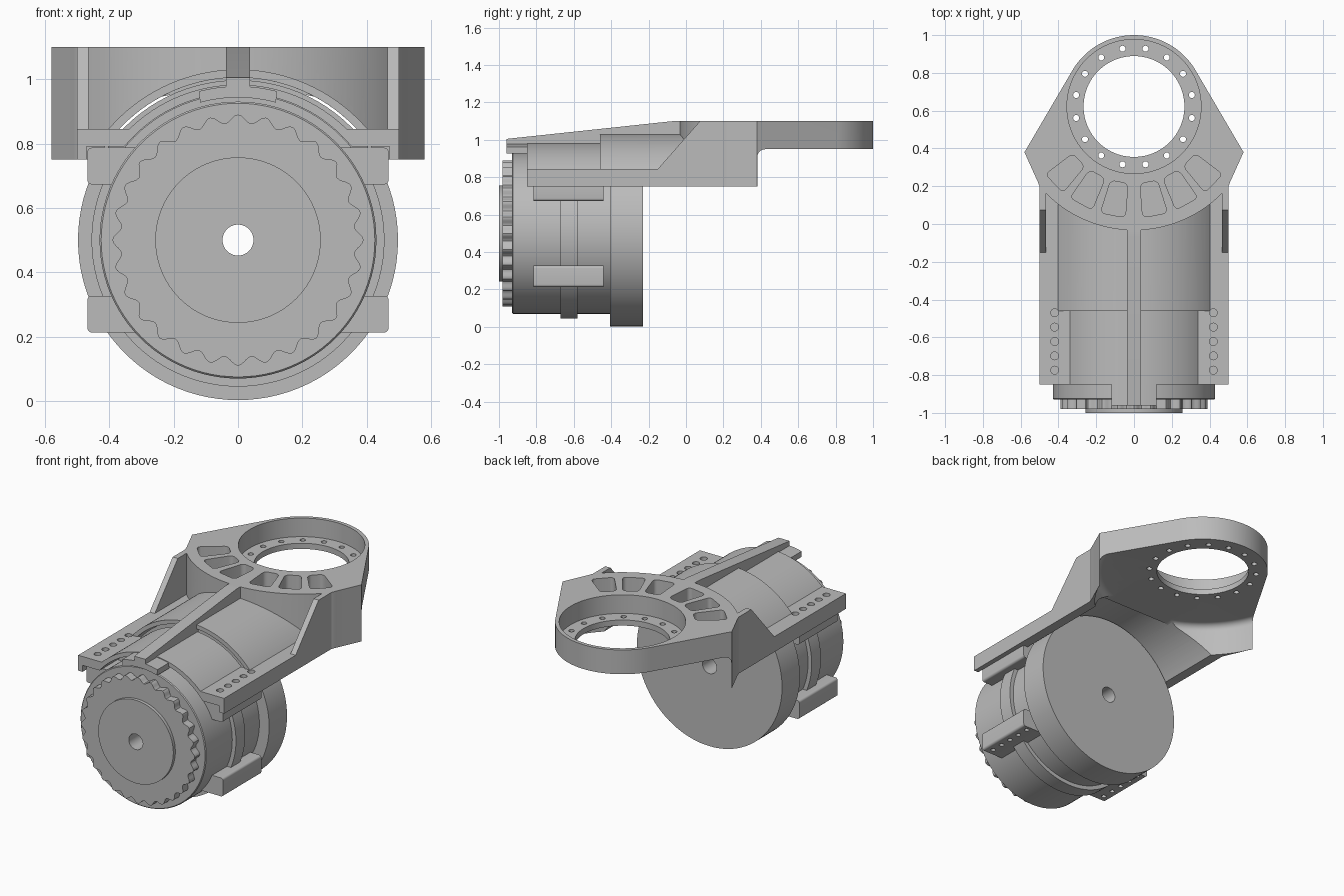
import bpy, bmesh
from math import sin, cos, asin, pi, radians
from mathutils import Matrix, Vector

if "Cube" in bpy.data.objects:
    bpy.data.objects.remove(bpy.data.objects["Cube"])

GREY = (0.5, 0.5, 0.5, 1)
metal = bpy.data.materials.new("machined grey")
metal.use_nodes = True
metal.diffuse_color = GREY
metal.node_tree.nodes["Principled BSDF"].inputs["Base Color"].default_value = GREY

MID = 0.5       # height of the motor axis
RING_Y = 0.622  # centre of the mounting ring


def finish(bm, name):
    bmesh.ops.recalc_face_normals(bm, faces=bm.faces)
    mesh = bpy.data.meshes.new(name)
    bm.to_mesh(mesh)
    bm.free()
    mesh.materials.append(metal)
    ob = bpy.data.objects.new(name, mesh)
    bpy.context.collection.objects.link(ob)
    return ob


def prism(name, pts, a, b, axis="z", round_by=0):
    """Extrude one or several outlines from a to b along an axis."""
    place = {"x": lambda u, v, w: (w, u, v), "y": lambda u, v, w: (u, w, v),
             "z": lambda u, v, w: (u, v, w)}[axis]
    loops = pts if isinstance(pts[0], list) else [pts]
    bm = bmesh.new()
    for loop in loops:
        base = bm.faces.new([bm.verts.new(place(u, v, a)) for u, v in loop])
        ext = bmesh.ops.extrude_face_region(bm, geom=[base], use_keep_orig=True)
        new = [g for g in ext["geom"] if isinstance(g, bmesh.types.BMVert)]
        bmesh.ops.translate(bm, verts=new, vec=Vector(place(0, 0, b - a)))
    if round_by:
        k = "xyz".index(axis)
        sides = [e for e in bm.edges if abs(e.verts[0].co[k] - e.verts[1].co[k]) > 1e-4]
        bmesh.ops.bevel(bm, geom=sides, offset=round_by, segments=5, profile=0.5, affect="EDGES")
    return finish(bm, name)


def lathe(name, profile, axis, centre, closed=True):
    """Turn a (radius, position) profile round an axis."""
    bm = bmesh.new()
    c = Vector(centre)
    d = Vector((0, 1, 0)) if axis == "y" else Vector((0, 0, 1))
    vs = [bm.verts.new(c + Vector((r, 0, 0)) + d * h) for r, h in profile]
    es = [bm.edges.new(p) for p in zip(vs, vs[1:])]
    if closed:
        es.append(bm.edges.new((vs[-1], vs[0])))
    bmesh.ops.spin(bm, geom=vs + es, cent=c, axis=d, angle=2 * pi, steps=96)
    bmesh.ops.remove_doubles(bm, verts=bm.verts, dist=1e-5)
    return finish(bm, name)


def boolean(ob, other, how="DIFFERENCE"):
    mod = ob.modifiers.new(how, "BOOLEAN")
    mod.operation, mod.solver, mod.object = how, "EXACT", other
    dg = bpy.context.evaluated_depsgraph_get()
    mesh = bpy.data.meshes.new_from_object(ob.evaluated_get(dg))
    ob.modifiers.clear()
    ob.data = mesh
    bpy.data.objects.remove(other)


def arc(r, a, b, n=48, cx=0, cy=0):
    return [(cx + r * cos(radians(a + (b - a) * i / n)),
             cy + r * sin(radians(a + (b - a) * i / n))) for i in range(n + 1)]


def circle(r, cx=0, cy=0, n=20):
    return arc(r, 0, 360, n, cx, cy)[:-1]


def rise(r, z):
    return asin((z - MID) / r) * 180 / pi


def flip(pts):
    return [(-x, y) for x, y in pts]


def box(x0, x1, y0, y1):
    return [(x0, y0), (x1, y0), (x1, y1), (x0, y1)]


# Motor: turned body with end cap, clamp band and rear disc
lathe("motor_body", [(0.048, -1), (0.257, -1), (0.257, -0.97), (0.35, -0.97), (0.35, -0.93),
                     (0.425, -0.93), (0.43, -0.925), (0.43, -0.67), (0.455, -0.67),
                     (0.455, -0.58), (0.43, -0.58), (0.43, -0.405), (0.497, -0.405),
                     (0.497, -0.23), (0.048, -0.23)], "y", (0, 0, MID))

# Scalloped front wheel
wave = []
for i in range(280):
    t = 2 * pi * i / 280
    r = 0.377 + 0.013 * cos(28 * t)
    wave.append((r * cos(t), MID + r * sin(t)))
wheel = prism("scalloped_wheel", wave, -0.98, -0.925, "y")
boolean(wheel, prism("wheel_bore", circle(0.2, 0, MID, 48), -1.1, -0.8, "y"))

# Clamp lugs on both sides, lower ones with screw holes
SCREWS = [-0.47 - 0.076 * i for i in range(5)]
for side, s in (("left", 1), ("right", -1)):
    for level, z0, z1 in (("lower", 0.213, 0.327), ("upper", 0.673, 0.787)):
        lug = prism(f"{side}_{level}_clamp_lug", box(s * 0.3, s * 0.468, z0, z1),
                    -0.815, -0.44, "y", 0.014)
        if level == "lower":
            holes = [circle(0.014, s * 0.42, y) for y in SCREWS]
            boolean(lug, prism("lug_holes", holes, 0.1, 0.26))

# Bracket head: plate outline with ring end, corners and curved front
half = [(0.58, 0.38), (0.535, 0.28), (0.51, 0.225)]
turn = 49.8
outline = (arc(0.378, 30.3, 149.7, 48, 0, RING_Y) + flip(half)
           + arc(0.655, 270 - turn, 270 + turn, 48, 0, RING_Y) + half[::-1])
bracket = prism("bracket", outline, 0.75, 1.10)
arch = arc(0.505, 0, 180, 64, 0, MID)
boolean(bracket, prism("arch_cutter", arch, -0.2, 0.02, "y"))
low_arch = [(x, min(z, 0.95)) for x, z in arch]
boolean(bracket, prism("low_arch_cutter", low_arch, -0.2, 0.3, "y"))


# Saddle over the motor: larger at the rear, stepped down at the front
def saddle(name, inner, outer, top, slot, y0, y1):
    b, a = rise(outer, top), rise(inner, slot)
    lip = [(0.47, slot), (0.47, 0.75)] if slot > 0.75 else []
    edge = lip + [(0.5, 0.75), (0.5, top)]
    pts = (edge + arc(outer, b, 180 - b, 56, 0, MID)
           + flip(edge[::-1]) + arc(inner, 180 - a, a, 56, 0, MID))
    return prism(name, pts, y0, y1, "y")


boolean(bracket, saddle("rear_saddle", 0.505, 0.53, 0.845, 0.75, -0.46, 0.21), "UNION")
boolean(bracket, saddle("front_saddle", 0.457, 0.483, 0.845, 0.79, -0.85, -0.45), "UNION")

# Sloped side walls, spine rib and front tab
wall = [(-0.15, 0.80), (-0.15, 0.845), (0.075, 1.10), (0.24, 1.10), (0.24, 0.75), (-0.1, 0.75)]
for s in (1, -1):
    boolean(bracket, prism("side_wall", wall, s * 0.465, s * 0.5, "x"), "UNION")
rib = [(-0.96, 0.945), (-0.96, 1.005), (-0.07, 1.10), (0, 1.10), (0, 1.015),
       (-0.44, 1.015), (-0.44, 0.965), (-0.85, 0.965), (-0.85, 0.945)]
boolean(bracket, prism("spine_rib", rib, -0.038, 0.038, "x"), "UNION")
tab = arc(0.478, 75.5, 104.5, 12, 0, MID) + arc(0.443, 105.5, 74.5, 12, 0, MID)
boolean(bracket, prism("front_tab", tab, -0.96, -0.84, "y"), "UNION")

# Round hollow under the head with a filleted ceiling
fillet = [(0.587 + x, 0.91 + z) for x, z in arc(0.04, 0, 90, 6)]
drum = [(0, 0.6), (0.627, 0.6)] + fillet + [(0, 0.95)]
boolean(bracket, lathe("drum_cutter", drum, "z", (0, RING_Y, 0), False))

# Ring recess, bore and bolt circle
boolean(bracket, prism("recess_cutter", circle(0.355, 0, RING_Y, 96), 0.985, 1.2))
boolean(bracket, prism("bore_cutter", circle(0.267, 0, RING_Y, 96), 0.8, 1.2))
bolts = []
for i in range(16):
    t = 2 * pi * (i + 0.5) / 16
    bolts.append(circle(0.016, 0.312 * cos(t), RING_Y + 0.312 * sin(t)))
boolean(bracket, prism("bolt_cutter", bolts, 0.8, 1.2))

# Weight-saving pockets fanned round the ring
pockets = [[(0.435, 0.53), (0.39, 0.51), (0.355, 0.39), (0.47, 0.315), (0.545, 0.39)]]
for mid in (-44, -61.5, -79):
    pockets.append(arc(0.41, mid - 6.5, mid + 6.5, 1, 0, RING_Y)
                   + arc(0.59, mid + 6.5, mid - 6.5, 1, 0, RING_Y))
pockets += [flip(p) for p in pockets]
boolean(bracket, prism("pocket_cutter", pockets, 0.975, 1.2, "z", 0.025))

# Flange screw holes
holes = [circle(0.021, s * 0.42, y) for s in (1, -1) for y in SCREWS]
boolean(bracket, prism("flange_hole_cutter", holes, 0.8, 0.9))

# Smooth round surfaces, keep machined edges crisp
for ob in bpy.context.scene.objects:
    ob.select_set(ob.type == "MESH")
bpy.context.view_layer.objects.active = bracket
bpy.ops.object.shade_smooth_by_angle()
